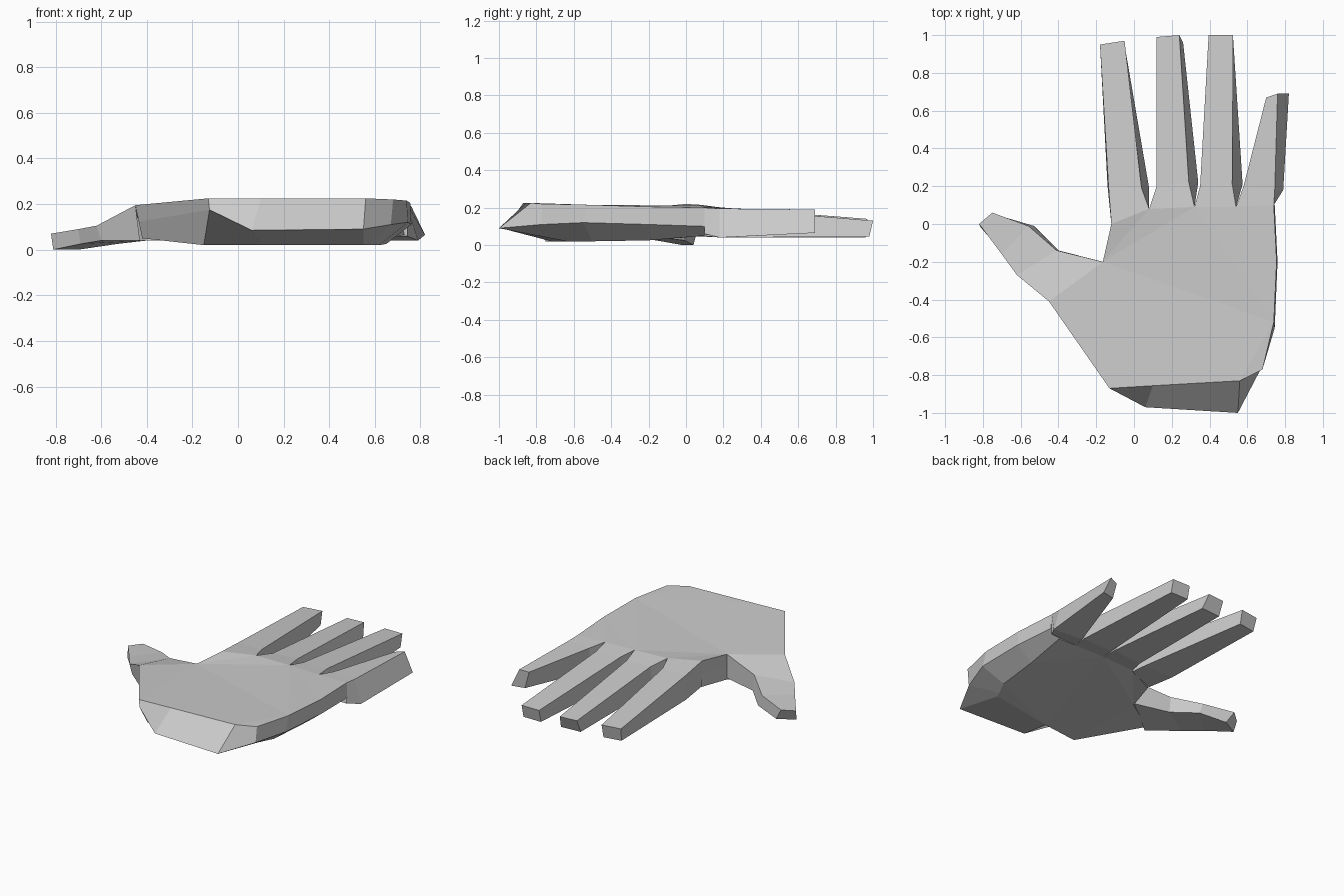
import bpy
import bmesh

# Remove the default cube only
default_cube = bpy.data.objects.get("Cube")
if default_cube:
    bpy.data.objects.remove(default_cube, do_unlink=True)

# Single flat material
skin = bpy.data.materials.new("light_grey")
skin.use_nodes = True
colour = (0.6, 0.6, 0.6, 1)
skin.diffuse_color = colour
skin.node_tree.nodes["Principled BSDF"].inputs["Base Color"].default_value = colour


def loft(name, rings, cap_start=True):
    """Bridge equally long rings of points, close the ends, add the object."""
    bm = bmesh.new()
    loops = [[bm.verts.new(point) for point in ring] for ring in rings]
    for lower, upper in zip(loops, loops[1:]):
        count = len(lower)
        for i in range(count):
            following = (i + 1) % count
            bm.faces.new((lower[i], lower[following], upper[following], upper[i]))
    caps = [bm.faces.new(loops[-1])]
    if cap_start:
        caps.append(bm.faces.new(loops[0]))
    bmesh.ops.recalc_face_normals(bm, faces=bm.faces[:])
    bmesh.ops.triangulate(bm, faces=[face for face in caps if len(face.verts) > 4])
    mesh = bpy.data.meshes.new(name)
    bm.to_mesh(mesh)
    bm.free()
    mesh.materials.append(skin)
    obj = bpy.data.objects.new(name, mesh)
    bpy.context.collection.objects.link(obj)
    return obj


def midpoint(a, b):
    return tuple((p + q) / 2 for p, q in zip(a, b))


def digit(name, sections, tip_setback):
    """Four-sided finger: each section gives the top left corner, the top right
    corner, the underside height and the sideways spread of both lower corners."""
    rings = []
    for left, right, underside, spread_left, spread_right in sections:
        setback = tip_setback if left is sections[-1][0] else 0
        rings.append([
            left,
            right,
            (right[0] + spread_right, right[1] - setback, underside),
            (left[0] + spread_left, left[1] - setback, underside),
        ])
    return loft(name, rings, cap_start=False)


# Palm: back of the hand, then underside, both starting at the wrist
palm_top = [
    (-.13, -.87, .225), (.1, -.856, .225), (.56, -.83, .225), (.68, -.77, .22),
    (.74, -.52, .215), (.755, -.2, .205), (.74, .1, .2), (.54, .09, .205),
    (.32, .09, .21), (.08, .08, .215), (-.12, 0, .22), (-.165, -.2, .2),
    (-.45, -.41, .195),
]
palm_bottom = [
    (-.15, -.75, .02), (.1, -.72, .02), (.55, -.64, .02), (.57, -.6, .02),
    (.62, -.5, .02), (.65, -.2, .025), (.68, .1, .05), (.54, .09, .06),
    (.32, .09, .06), (.08, .08, .06), (-.11, 0, .04), (-.165, -.2, .03),
    (-.42, -.38, .05),
]
# Ridge around the wrist and outer edge; elsewhere halfway up the side
palm_ridge = [midpoint(a, b) for a, b in zip(palm_top, palm_bottom)]
palm_ridge[:7] = [
    (-.125, -.87, .175), (.06, -.97, .085), (.55, -1, .09), (.67, -.77, .11),
    (.745, -.55, .12), (.76, -.2, .11), (.745, .1, .1),
]
loft("palm", [palm_top, palm_ridge, palm_bottom])

# Fingers: knuckle, finger root, tip
digit("index_finger", [
    ((-.12, 0, .22), (.08, .08, .215), .05, 0, 0),
    ((-.135, .2, .2), (.04, .19, .2), .04, -.005, .04),
    ((-.18, .95, .14), (-.05, .97, .14), .05, .01, 0),
], .02)
digit("middle_finger", [
    ((.08, .08, .215), (.32, .09, .21), .06, 0, 0),
    ((.12, .2, .195), (.29, .22, .195), .04, 0, .05),
    ((.12, .99, .13), (.24, 1, .13), .04, 0, .02),
], .04)
digit("ring_finger", [
    ((.32, .09, .21), (.54, .09, .205), .06, 0, 0),
    ((.35, .2, .195), (.52, .21, .195), .04, 0, .055),
    ((.395, 1, .13), (.525, 1, .13), .045, 0, 0),
], .02)
digit("little_finger", [
    ((.54, .09, .205), (.74, .1, .2), .06, 0, 0),
    ((.58, .2, .195), (.745, .18, .195), .04, 0, .045),
    ((.7, .67, .18), (.76, .69, .19), .065, .03, .06),
], 0)

# Thumb: base, first joint, second joint, tip
digit("thumb", [
    ((-.45, -.41, .195), (-.165, -.2, .2), .04, .02, 0),
    ((-.62, -.27, .105), (-.41, -.14, .15), .04, .02, .01),
    ((-.7, -.16, .09), (-.56, -.01, .1), .025, .01, .03),
    ((-.82, 0, .07), (-.75, .06, .08), 0, .01, .05),
], .02)
